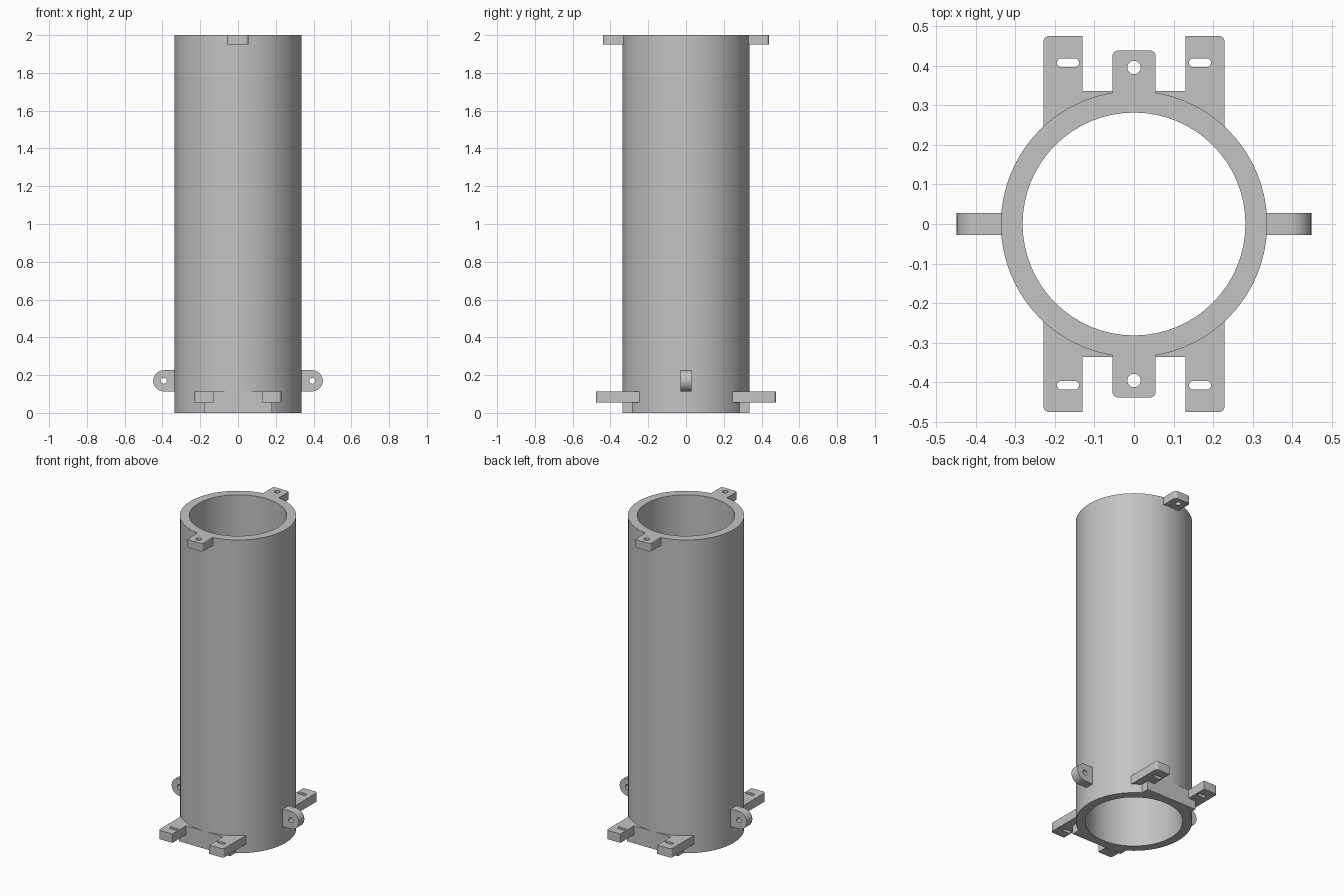
import bpy
from math import sin, cos, pi, sqrt, radians
from mathutils import Matrix

cube = bpy.data.objects.get("Cube")
if cube:
    bpy.data.objects.remove(cube, do_unlink=True)

grey = bpy.data.materials.new("grey plastic")
grey.use_nodes = True
COLOR = (0.55, 0.55, 0.55, 1)
grey.diffuse_color = COLOR
grey.node_tree.nodes["Principled BSDF"].inputs["Base Color"].default_value = COLOR

OUTER, INNER, EMBED = 0.337, 0.282, 0.33


def arc(cx, cy, r, a0, a1, n=8):
    """Points along an arc, angles in degrees."""
    steps = [radians(a0 + (a1 - a0) * i / n) for i in range(n + 1)]
    return [(cx + r * cos(a), cy + r * sin(a)) for a in steps]


def circle(cx, cy, r, n=24):
    return arc(cx, cy, r, 0, 360, n)[:-1]


def wall_arc(x0, x1, n=16):
    """Edge hidden just inside the tube wall."""
    xs = [x0 + (x1 - x0) * i / n for i in range(n + 1)]
    return [(x, sqrt(EMBED ** 2 - x * x)) for x in xs]


def plate(name, loops, z0, z1, matrix=Matrix()):
    """Extrude a filled outline with holes from z0 to z1."""
    curve = bpy.data.curves.new(name, "CURVE")
    curve.dimensions = "2D"
    curve.fill_mode = "BOTH"
    curve.extrude = (z1 - z0) / 2
    for loop in loops:
        spline = curve.splines.new("POLY")
        spline.points.add(len(loop) - 1)
        for point, (x, y) in zip(spline.points, loop):
            point.co = (x, y, 0, 1)
        spline.use_cyclic_u = True
    obj = bpy.data.objects.new(name, curve)
    bpy.context.collection.objects.link(obj)
    bpy.ops.object.select_all(action="DESELECT")
    obj.select_set(True)
    bpy.context.view_layer.objects.active = obj
    bpy.ops.object.convert(target="MESH")
    obj = bpy.context.view_layer.objects.active
    obj.data.transform(matrix @ Matrix.Translation((0, 0, (z0 + z1) / 2)))
    obj.data.materials.clear()
    obj.data.materials.append(grey)
    bpy.ops.object.shade_smooth_by_angle(angle=radians(30))
    return obj


# Main tube
plate("tube", [circle(0, 0, OUTER, 64), circle(0, 0, INNER, 64)], 0, 2)

# Top tab outline with rounded outer corners and a screw hole
r = 0.015
tab = (wall_arc(-0.055, 0.055)
       + arc(0.055 - r, 0.439 - r, r, 0, 90)
       + arc(-0.055 + r, 0.439 - r, r, 90, 180))
tab_hole = circle(0, 0.396, 0.017)

# Foot bracket outline: two slotted feet joined by a flat edge
foot = (wall_arc(-0.229, 0.229)
        + arc(0.229 - r, 0.476 - r, r, 0, 90)
        + [(0.13, 0.476), (0.13, OUTER), (-0.13, OUTER), (-0.13, 0.476)]
        + arc(-0.229 + r, 0.476 - r, r, 90, 180))
slots = [arc(s * 0.167 + 0.017, 0.408, 0.011, -90, 90)
         + arc(s * 0.167 - 0.017, 0.408, 0.011, 90, 270) for s in (-1, 1)]

# Block below each bracket
block = wall_arc(-0.18, 0.18) + [(0.18, OUTER), (-0.18, OUTER)]

for side, angle in (("back", 0), ("front", pi)):
    turn = Matrix.Rotation(angle, 4, "Z")
    plate(side + "_top_tab", [tab, tab_hole], 1.95, 2, turn)
    plate(side + "_foot_bracket", [foot] + slots, 0.056, 0.112, turn)
    plate(side + "_foot_block", [block], 0, 0.056, turn)

# Upright side lugs with rounded ends
lug = ([(EMBED, 0.226), (EMBED, 0.114)]
       + arc(0.393, 0.17, 0.056, -90, 90, 16))
upright = Matrix.Rotation(pi / 2, 4, "X")
for side, angle in (("left", 0), ("right", pi)):
    turn = Matrix.Rotation(angle, 4, "Z")
    plate(side + "_lug", [lug, circle(0.393, 0.17, 0.016)], -0.028, 0.028, turn @ upright)
